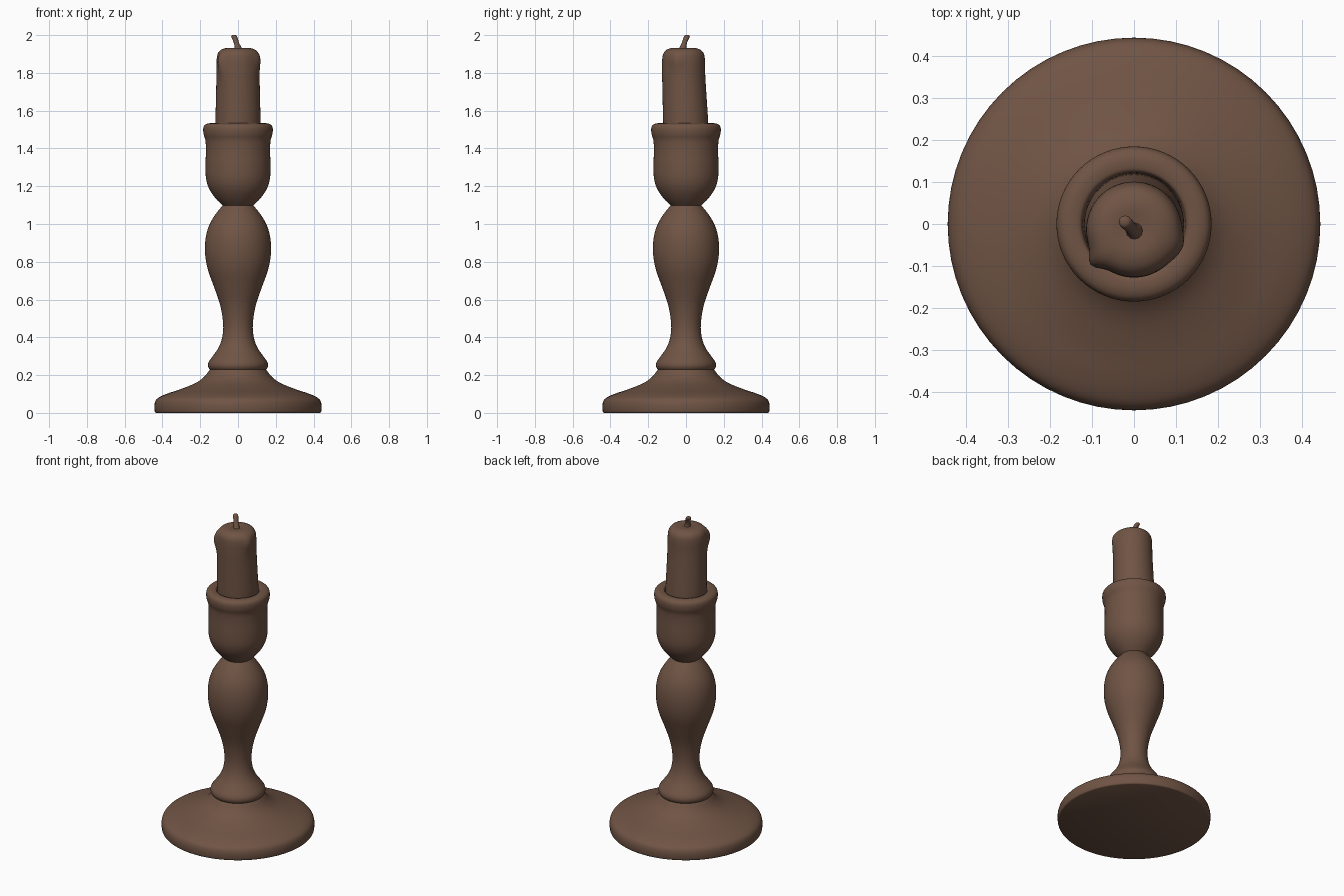
import bpy, bmesh, math
from mathutils import Vector

if "Cube" in bpy.data.objects:
    bpy.data.objects.remove(bpy.data.objects["Cube"])

wood = bpy.data.materials.new("warm brown")
wood.diffuse_color = (0.16, 0.088, 0.058, 1)
wood.use_nodes = True
wood.node_tree.nodes["Principled BSDF"].inputs["Base Color"].default_value = wood.diffuse_color
SEG = 64


def smooth_path(pts, steps=4):
    """Catmull-Rom interpolation through the given points."""
    p = [Vector(q) for q in pts]
    p = [p[0]] + p + [p[-1]]
    out = []
    for i in range(1, len(p) - 2):
        a, b, c, d = p[i - 1:i + 3]
        for s in range(steps):
            t = s / steps
            out.append(0.5 * (2 * b + (c - a) * t + (2 * a - 5 * b + 4 * c - d) * t * t
                              + (3 * b - a - 3 * c + d) * t ** 3))
    return out + [p[-1]]


def skin(name, rings):
    """Join rings of points into a closed, smooth-shaded solid."""
    bm = bmesh.new()
    vr = [[bm.verts.new(c) for c in ring] for ring in rings]
    n = len(vr[0])
    for a, b in zip(vr, vr[1:]):
        for i in range(n):
            j = (i + 1) % n
            bm.faces.new((a[i], a[j], b[j], b[i]))
    bm.faces.new(vr[0][::-1])
    bm.faces.new(vr[-1])
    bmesh.ops.recalc_face_normals(bm, faces=bm.faces)
    me = bpy.data.meshes.new(name)
    bm.to_mesh(me)
    bm.free()
    me.materials.append(wood)
    ob = bpy.data.objects.new(name, me)
    bpy.context.collection.objects.link(ob)
    bpy.ops.object.select_all(action='DESELECT')
    ob.select_set(True)
    bpy.context.view_layer.objects.active = ob
    bpy.ops.object.shade_smooth_by_angle(angle=math.radians(40))
    return ob


def circle(r, z, shape=lambda a, z: 1.0, cx=0.0, cy=0.0, n=SEG):
    angles = [2 * math.pi * i / n for i in range(n)]
    return [(cx + r * shape(a, z) * math.cos(a), cy + r * shape(a, z) * math.sin(a), z)
            for a in angles]


def lathe(name, profile):
    return skin(name, [circle(r, z) for r, z in smooth_path(profile)])


# Wide round foot
lathe("base", [(.434, 0), (.441, .008), (.442, .045), (.428, .075), (.38, .1), (.3, .127),
               (.225, .158), (.18, .19), (.152, .225), (.14, .24)])

# Turned stem with a collar, waist and belly
lathe("stem", [(.14, .226), (.152, .232), (.159, .25), (.154, .272), (.132, .303), (.105, .342),
               (.086, .39), (.078, .45), (.084, .52), (.1, .59), (.13, .675), (.16, .76),
               (.174, .84), (.172, .92), (.154, .99), (.12, 1.05), (.08, 1.1)])

# Candle cup with a rolled rim and shallow socket
lathe("cup", [(.078, 1.095), (.118, 1.135), (.152, 1.185), (.169, 1.24), (.172, 1.31),
              (.17, 1.38), (.172, 1.44), (.182, 1.475), (.184, 1.505), (.176, 1.524),
              (.155, 1.533), (.13, 1.531), (.123, 1.52), (.12, 1.5), (.115, 1.49)])


# Candle: leans slightly forward, with two wax drips near its top
def drips(a, z):
    def lump(centre, width, size, zc, zw):
        d = (a - centre + math.pi) % (2 * math.pi) - math.pi
        return size * math.exp(-(d / width) ** 2 - ((z - zc) / zw) ** 2)
    return (1 + lump(math.radians(219), .2, .17, 1.86, .06)
            + lump(math.radians(-20), .3, .09, 1.87, .05))


candle_profile = [(.119, 1.49), (.119, 1.56), (.117, 1.65), (.115, 1.74), (.114, 1.82),
                  (.113, 1.87), (.107, 1.902), (.09, 1.922), (.06, 1.932), (.025, 1.93),
                  (.003, 1.926)]
skin("candle", [circle(r, z, drips, 0, -.013 * min(1, max(0, (z - 1.5) / .3)))
                for r, z in smooth_path(candle_profile)])

# Bent wick
wick = [(.002, -.018, 1.91, .026), (0, -.016, 1.935, .018), (-.008, -.009, 1.958, .014),
        (-.015, -.001, 1.978, .015), (-.021, .005, 1.994, .015), (-.022, .006, 2.0, .009)]
skin("wick", [circle(r, z, cx=x, cy=y, n=12) for x, y, z, r in smooth_path(wick, 3)])
